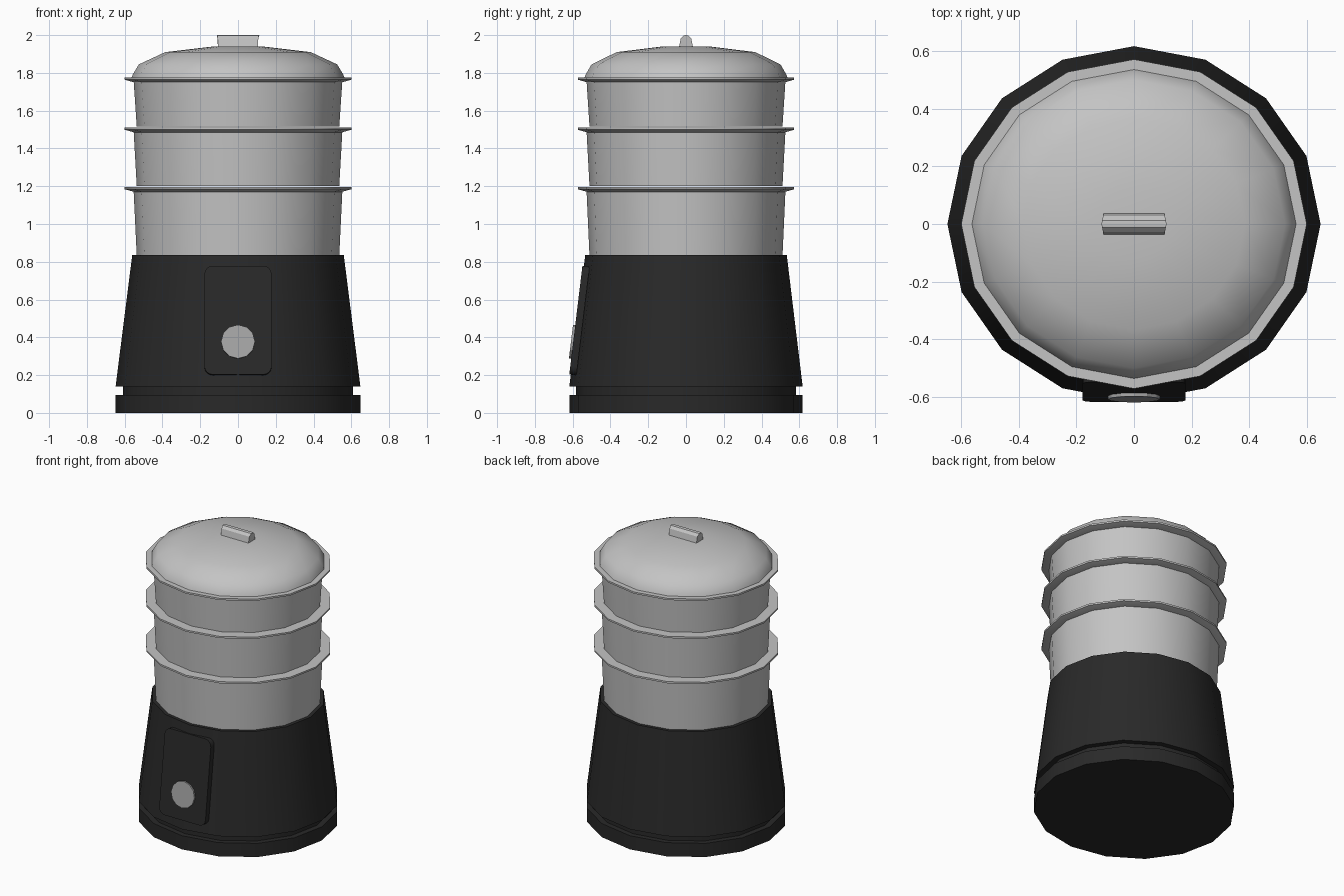
import bpy, bmesh, math
from mathutils import Matrix, Vector

if "Cube" in bpy.data.objects:
    bpy.data.objects.remove(bpy.data.objects["Cube"])

SIDES, SQUASH = 16, 0.953


def material(name, v):
    m = bpy.data.materials.new(name)
    m.diffuse_color = (v, v, v, 1)
    m.use_nodes = True
    m.node_tree.nodes["Principled BSDF"].inputs["Base Color"].default_value = m.diffuse_color
    return m


black = material("black plastic", 0.022)
silver = material("pale grey", 0.55)
knob_grey = material("knob grey", 0.38)


def finish(bm, name, mat, angle):
    bmesh.ops.recalc_face_normals(bm, faces=bm.faces)
    me = bpy.data.meshes.new(name)
    bm.to_mesh(me)
    bm.free()
    me.materials.append(mat)
    ob = bpy.data.objects.new(name, me)
    bpy.context.collection.objects.link(ob)
    bpy.ops.object.select_all(action='DESELECT')
    ob.select_set(True)
    bpy.context.view_layer.objects.active = ob
    bpy.ops.object.shade_smooth_by_angle(angle=math.radians(angle))
    return ob


def lathe(name, profile, mat, angle=30):
    """Slightly oval 16-sided solid from (radius, z) points, capped at both ends."""
    bm = bmesh.new()
    rings = []
    for r, z in profile:
        rings.append([bm.verts.new((r * math.cos(a), r * SQUASH * math.sin(a), z))
                      for a in (2 * math.pi * i / SIDES for i in range(SIDES))])
    for lo, hi in zip(rings, rings[1:]):
        for i in range(SIDES):
            j = (i + 1) % SIDES
            bm.faces.new((lo[i], lo[j], hi[j], hi[i]))
    bm.faces.new(rings[0])
    bm.faces.new(rings[-1])
    return finish(bm, name, mat, angle)


def prism(name, outline, depth, matrix, mat, angle=30):
    """Extrude a 2D outline along local +z, then place it."""
    bm = bmesh.new()
    face = bm.faces.new([bm.verts.new((x, y, 0)) for x, y in outline])
    ext = bmesh.ops.extrude_face_region(bm, geom=[face])
    for v in ext["geom"]:
        if isinstance(v, bmesh.types.BMVert):
            v.co.z += depth
    bm.faces.ensure_lookup_table()
    bm.transform(matrix)
    return finish(bm, name, mat, angle)


# Base: foot, recessed groove and tapered housing
lathe("foot", [(0.648, 0), (0.648, 0.095)], black)
lathe("foot_groove", [(0.61, 0.09), (0.61, 0.145)], black)
lathe("housing", [(0.648, 0.14), (0.56, 0.835)], black)

# Control panel and dial lie on the sloping front
tilt = math.atan2(0.084, 0.695)


def on_front(z, offset):
    y = -0.6175 + (z - 0.14) * 0.084 / 0.695
    normal = Vector((0, -math.cos(tilt), math.sin(tilt)))
    pos = Vector((0, y, z)) + normal * offset
    return Matrix.Translation(pos) @ Matrix.Rotation(math.pi / 2 - tilt, 4, 'X')


w, h, r = 0.178, 0.29, 0.045
outline = []
for k, (sx, sy) in enumerate([(1, 1), (-1, 1), (-1, -1), (1, -1)]):
    for s in range(5):
        a = math.pi / 2 * (k + s / 4)
        outline.append((sx * (w - r) + r * math.cos(a), sy * (h - r) + r * math.sin(a)))
prism("control_panel", outline, 0.038, on_front(0.49, -0.03), black)
circle = [(0.09 * math.cos(math.pi * i / 6), 0.09 * math.sin(math.pi * i / 6)) for i in range(12)]
prism("dial", circle, 0.016, on_front(0.375, 0.004), knob_grey, 20)

# Three stacked steamer baskets with flared rims
for n, (z0, z1) in enumerate([(0.83, 1.20), (1.20, 1.515), (1.515, 1.78)], 1):
    lathe(f"basket_{n}", [(0.536, z0), (0.553, z1 - 0.015)], silver)
    lathe(f"basket_rim_{n}", [(0.55, z1 - 0.03), (0.60, z1 - 0.016), (0.60, z1 - 0.004),
                              (0.565, z1 - 0.004)], silver)

# Domed lid
lathe("lid", [(0.565, 1.77), (0.558, 1.79), (0.525, 1.845), (0.385, 1.91), (0.13, 1.94)],
      silver, 60)

# Lid handle: tapered bar with shallow pointed ends
bm = bmesh.new()
section = [(0.038, 1.93), (0.028, 1.982), (0.012, 1.998), (0, 2.0),
           (-0.012, 1.998), (-0.028, 1.982), (-0.038, 1.93)]
ends = [[bm.verts.new((s * (0.113 - 0.2 * abs(y)), y, z)) for y, z in section] for s in (-1, 1)]
for i in range(len(section)):
    j = (i + 1) % len(section)
    bm.faces.new((ends[0][i], ends[0][j], ends[1][j], ends[1][i]))
for e in ends:
    bm.faces.new(e)
finish(bm, "lid_handle", silver, 30)
